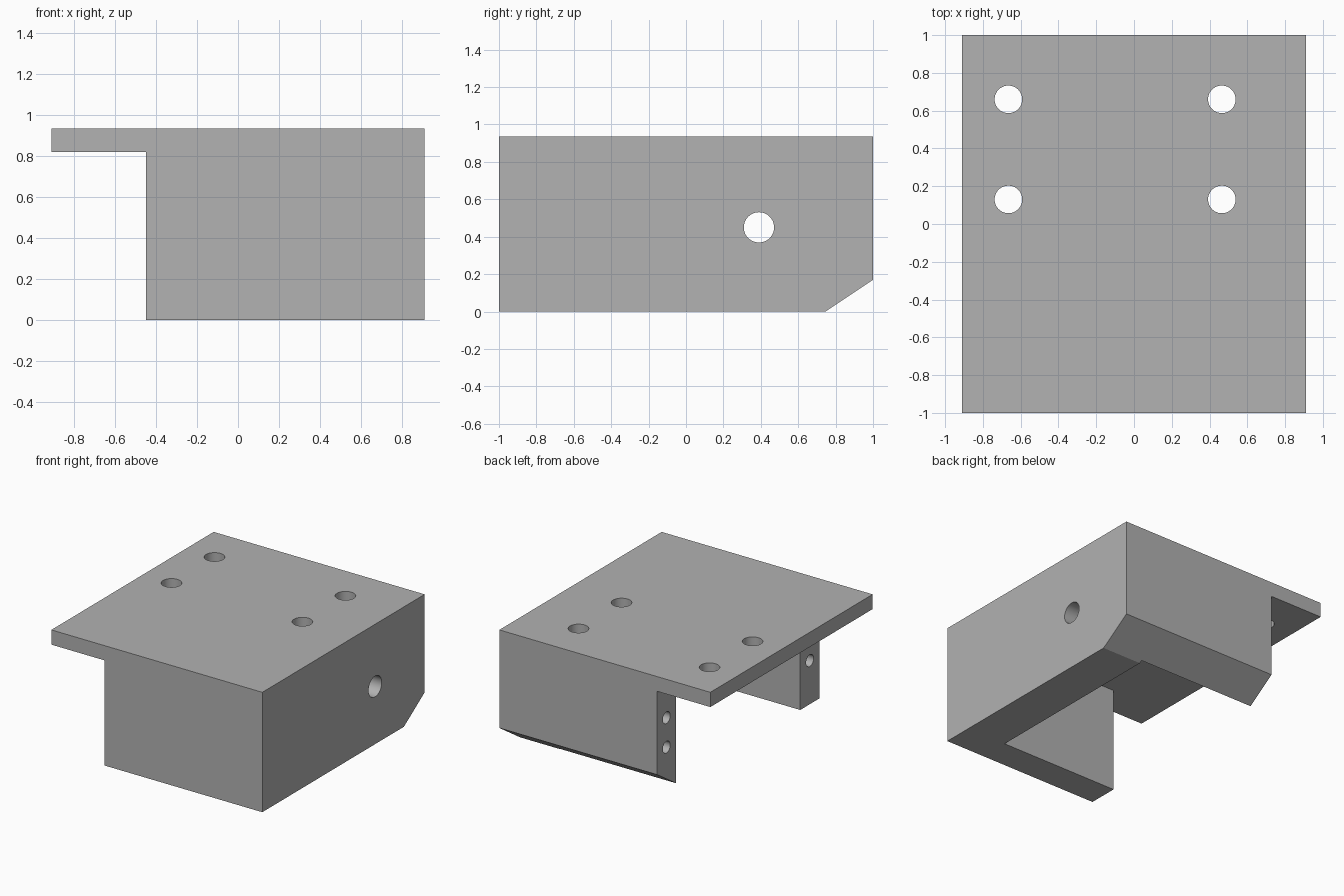
import bpy, bmesh
from mathutils import Vector, Matrix

if "Cube" in bpy.data.objects:
    bpy.data.objects.remove(bpy.data.objects["Cube"], do_unlink=True)

HALF_X, HALF_Y, HEIGHT = 0.91, 1.0, 0.935
PLATE_Z = 0.82          # underside of the top plate
WALL_Y = 0.765          # inner faces of the front and back walls
WALL_X = 0.57           # inner face of the side wall
STEP_X = -0.45          # open ends of the front and back walls

grey = bpy.data.materials.new("plain grey")
grey.use_nodes = True
grey.diffuse_color = (0.445, 0.445, 0.445, 1)
grey.node_tree.nodes["Principled BSDF"].inputs["Base Color"].default_value = grey.diffuse_color


def make_object(name, bm):
    bmesh.ops.recalc_face_normals(bm, faces=bm.faces)
    mesh = bpy.data.meshes.new(name)
    bm.to_mesh(mesh)
    bm.free()
    mesh.materials.append(grey)
    obj = bpy.data.objects.new(name, mesh)
    bpy.context.collection.objects.link(obj)
    return obj


def prism(name, points, sweep):
    """Extrude a flat outline along a vector."""
    bm = bmesh.new()
    face = bm.faces.new([bm.verts.new(p) for p in points])
    top = bmesh.ops.extrude_face_region(bm, geom=[face])["geom"]
    bmesh.ops.translate(bm, vec=sweep, verts=[v for v in top if isinstance(v, bmesh.types.BMVert)])
    return make_object(name, bm)


def drill(name, start, direction, radius, length):
    """Cylinder cutter running from start along direction."""
    axis = Vector(direction).normalized()
    turn = Vector((0, 0, 1)).rotation_difference(axis).to_matrix().to_4x4()
    bm = bmesh.new()
    bmesh.ops.create_cone(bm, cap_ends=True, segments=48, radius1=radius, radius2=radius,
                          depth=length,
                          matrix=Matrix.Translation(Vector(start) + axis * length / 2) @ turn)
    return make_object(name, bm)


# Block with the sloped lower back edge
side = [(-HALF_Y, 0), (0.745, 0), (HALF_Y, 0.17), (HALF_Y, HEIGHT), (-HALF_Y, HEIGHT)]
bracket = prism("bracket", [(-HALF_X, y, z) for y, z in side], (2 * HALF_X, 0, 0))

# Space between the walls and under the overhanging flange
half = [(WALL_X, WALL_Y), (STEP_X, WALL_Y), (STEP_X, 1.2), (-1.2, 1.2)]
outline = half + [(x, -y) for x, y in reversed(half)]
cutters = [prism("pocket_cutter", [(x, y, -0.5) for x, y in outline], (0, 0, PLATE_Z + 0.5))]

# Plate mounting holes
for x in (-0.665, 0.465):
    for y in (0.13, 0.66):
        cutters.append(drill("plate_hole_cutter", (x, y, 0.7), (0, 0, 1), 0.073, 0.5))

# Side wall hole
cutters.append(drill("side_hole_cutter", (0.4, 0.39, 0.45), (1, 0, 0), 0.081, 0.8))

# Blind screw holes in the wall ends
for y in (-0.883, 0.883):
    for z in (0.34, 0.57):
        cutters.append(drill("screw_hole_cutter", (STEP_X - 0.1, y, z), (1, 0, 0), 0.046, 0.5))

# Cut everything out and discard the cutters
for cutter in cutters:
    cutter.hide_render = True
    mod = bracket.modifiers.new("cut", 'BOOLEAN')
    mod.operation = 'DIFFERENCE'
    mod.solver = 'EXACT'
    mod.object = cutter
bpy.context.view_layer.update()
depsgraph = bpy.context.evaluated_depsgraph_get()
result = bpy.data.meshes.new_from_object(bracket.evaluated_get(depsgraph))
bracket.modifiers.clear()
bracket.data = result
for cutter in cutters:
    bpy.data.objects.remove(cutter, do_unlink=True)

# Smooth hole walls, sharp edges elsewhere
bpy.ops.object.select_all(action='DESELECT')
bracket.select_set(True)
bpy.context.view_layer.objects.active = bracket
bpy.ops.object.shade_smooth_by_angle(angle=0.5)
